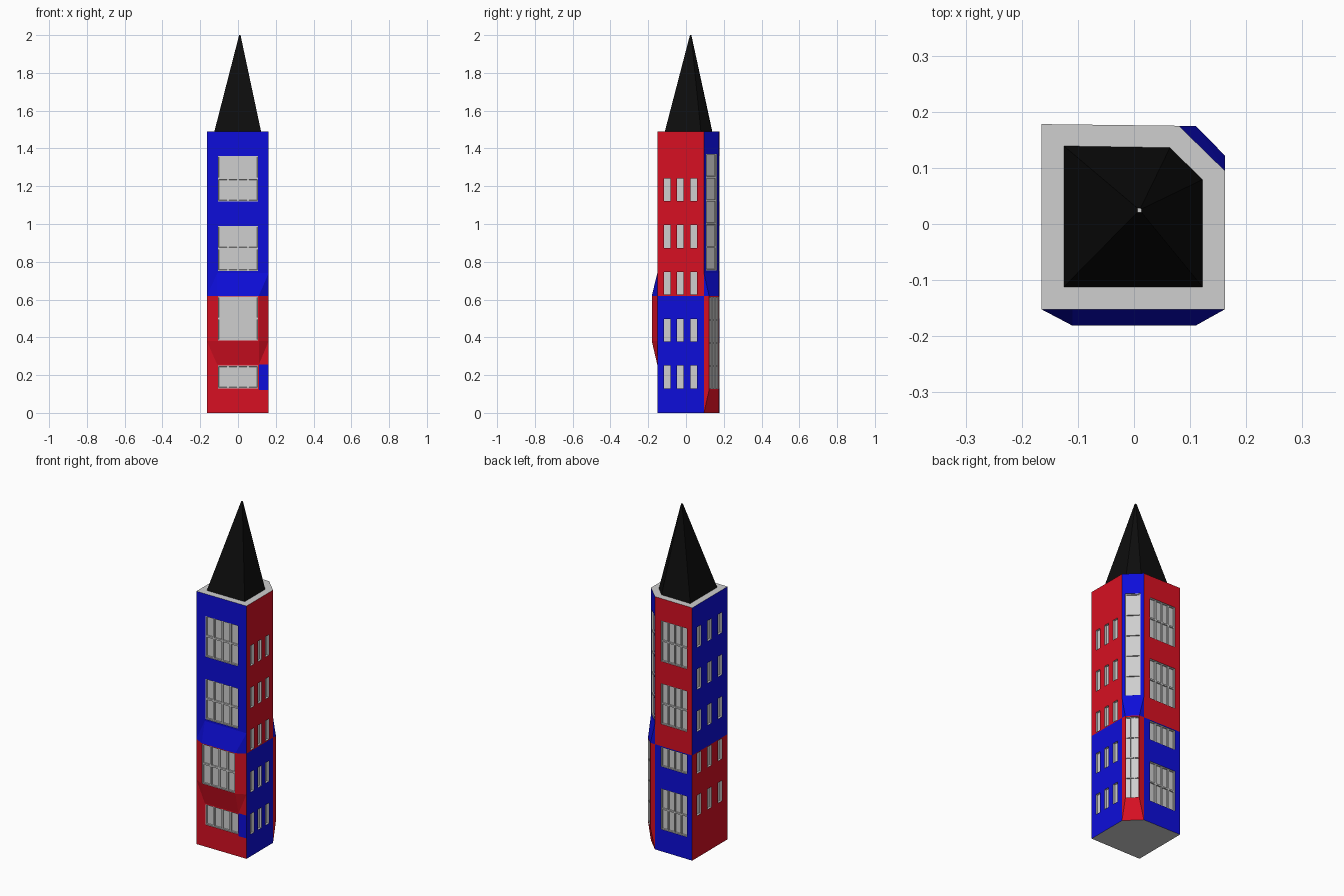
import bpy
import bmesh
from math import radians
from mathutils import Matrix, Vector

cube = bpy.data.objects.get("Cube")
if cube:
    bpy.data.objects.remove(cube)


def material(name, r, g, b):
    m = bpy.data.materials.new(name)
    m.use_nodes = True
    m.diffuse_color = (r, g, b, 1)
    m.node_tree.nodes["Principled BSDF"].inputs["Base Color"].default_value = (r, g, b, 1)
    return m


GREY = material("light_grey", 0.62, 0.62, 0.62)
RED = material("red", 0.68, 0.005, 0.016)
BLUE = material("blue", 0.004, 0.004, 0.70)
BLACK = material("black", 0.004, 0.004, 0.004)


def add_object(name, bm, *mats):
    mesh = bpy.data.meshes.new(name)
    bm.to_mesh(mesh)
    bm.free()
    for m in mats:
        mesh.materials.append(m)
    ob = bpy.data.objects.new(name, mesh)
    bpy.context.collection.objects.link(ob)
    return ob


def loft(rings, paint):
    """Stack equal rings; paint(side, band) gives the material slot."""
    bm = bmesh.new()
    loops = [[bm.verts.new(p) for p in ring] for ring in rings]
    n = len(loops[0])
    for band, (low, high) in enumerate(zip(loops, loops[1:])):
        for i in range(n):
            j = (i + 1) % n
            f = bm.faces.new((low[i], low[j], high[j], high[i]))
            f.material_index = paint(i, band)
    bm.faces.new(loops[0])
    bm.faces.new(loops[-1])
    bmesh.ops.remove_doubles(bm, verts=bm.verts, dist=0.0005)
    bmesh.ops.connect_verts_nonplanar(bm, angle_limit=0.02, faces=bm.faces)
    bmesh.ops.recalc_face_normals(bm, faces=bm.faces)
    return bm


# Tower body: front bay and corner bay swell out of a five-sided plan
FRONT, BAY = -0.152, -0.181
SIDES = ["back", "corner", "corner", "corner", "right", "front_edge", "front", "front", "left"]


def body_ring(z, front_out, corner_out):
    y = BAY if front_out else FRONT
    b0, c0 = (0.08, 0.175), (0.162, 0.095)
    b1, c1 = ((0.11, 0.175), (0.162, 0.122)) if corner_out else (b0, c0)
    plan = [(-0.165, 0.178), b0, b1, c1, c0, (0.162, FRONT),
            (0.11, y), (-0.11, y), (-0.165, FRONT)]
    return [(px, py, z) for px, py in plan]


def body_paint(side, band):
    name = SIDES[side]
    low = band < 4
    if name == "front_edge" and band == 1:
        return 2
    if name in ("back", "right"):
        return 2 if low else 1
    return 1 if low else 2


levels = [(0, 0, 0), (0.12, 0, 1), (0.255, 0, 1), (0.38, 1, 1),
          (0.62, 1, 1), (0.74, 0, 0), (1.49, 0, 0)]
body = add_object("tower_body", loft([body_ring(*l) for l in levels], body_paint),
                  GREY, RED, BLUE)

# Windows: recessed panels, framed ones with sunken panes
cutters = bmesh.new()


def window(name, x, y, turn, width, z0, z1, cols=1, rows=1, framed=True):
    place = (Matrix.Translation((x, y, (z0 + z1) / 2))
             @ Matrix.Rotation(radians(turn), 4, 'Z'))
    height = z1 - z0
    depth = 0.004 if framed else 0.012
    bm = bmesh.new()
    bmesh.ops.create_grid(bm, x_segments=cols, y_segments=rows, size=0.5)
    bmesh.ops.transform(bm, verts=bm.verts, matrix=(
        place @ Matrix.Translation((0, depth, 0))
        @ Matrix.Rotation(radians(90), 4, 'X')
        @ Matrix.Diagonal((width, height, 1, 1))))
    if framed:
        rim = min(0.007, width / cols * 0.14)
        panes = bm.faces[:]
        bmesh.ops.inset_individual(bm, faces=panes, thickness=rim, depth=0)
        bmesh.ops.inset_individual(bm, faces=panes, thickness=0.0015, depth=-0.006)
    add_object(name, bm, GREY)
    bmesh.ops.create_cube(cutters, size=1, matrix=(
        place @ Matrix.Translation((0, -0.001, 0))
        @ Matrix.Diagonal((width, 0.034, height, 1))))


# Front windows
for i, (z0, z1, rows, y) in enumerate([(1.12, 1.36, 2, FRONT), (0.752, 0.99, 2, FRONT),
                                       (0.383, 0.617, 2, BAY), (0.13, 0.25, 1, FRONT)]):
    window(f"front_window_{i}", 0, y, 0, 0.214, z0, z1, 4, rows)

# Back windows
for i, (z0, z1, rows) in enumerate([(1.12, 1.36, 2), (0.75, 0.99, 2),
                                    (0.5, 0.615, 1), (0.13, 0.37, 2)]):
    window(f"back_window_{i}", -0.046, 0.1765, 180, 0.17, z0, z1, 4, rows)

# Corner windows
window("corner_window_upper", 0.121, 0.135, 135, 0.08, 0.755, 1.37, 1, 5)
window("corner_window_lower", 0.136, 0.1485, 135, 0.067, 0.126, 0.614, 3, 4)

# Small side windows, five storeys of three
for storey in range(5):
    z = 0.13 + 0.248 * storey
    for col in range(3):
        window(f"side_window_a_{storey}_{col}", 0.162, -0.1 + 0.07 * col, 90,
               0.034, z, z + 0.12, framed=False)
        window(f"side_window_b_{storey}_{col}", -0.165, -0.081 + 0.097 * col, -90,
               0.038, z + 0.117, z + 0.237, framed=False)

# Cut the window openings
bmesh.ops.recalc_face_normals(cutters, faces=cutters.faces)
cutter = add_object("window_cutter", cutters, GREY)
cutter.hide_render = True
cut = body.modifiers.new("openings", 'BOOLEAN')
cut.operation = 'DIFFERENCE'
cut.solver = 'EXACT'
cut.object = cutter
bpy.context.view_layer.objects.active = body
bpy.ops.object.modifier_apply(modifier=cut.name)
bpy.data.objects.remove(cutter)

# Spire with a tiny flat tip
tip = Vector((0.01, 0.025, 2.0))
base = [Vector((x, y, 1.49)) for x, y in
        [(-0.125, 0.139), (0.064, 0.136), (0.122, 0.079), (0.122, -0.112), (-0.125, -0.112)]]
top = [tip + Vector((p.x - tip.x, p.y - tip.y, 0)) * 0.03 for p in base]
spire = loft([base, top], lambda side, band: 0)
for f in spire.faces:
    if f.normal.z > 0.9:
        f.material_index = 1
add_object("spire", spire, BLACK, GREY)
